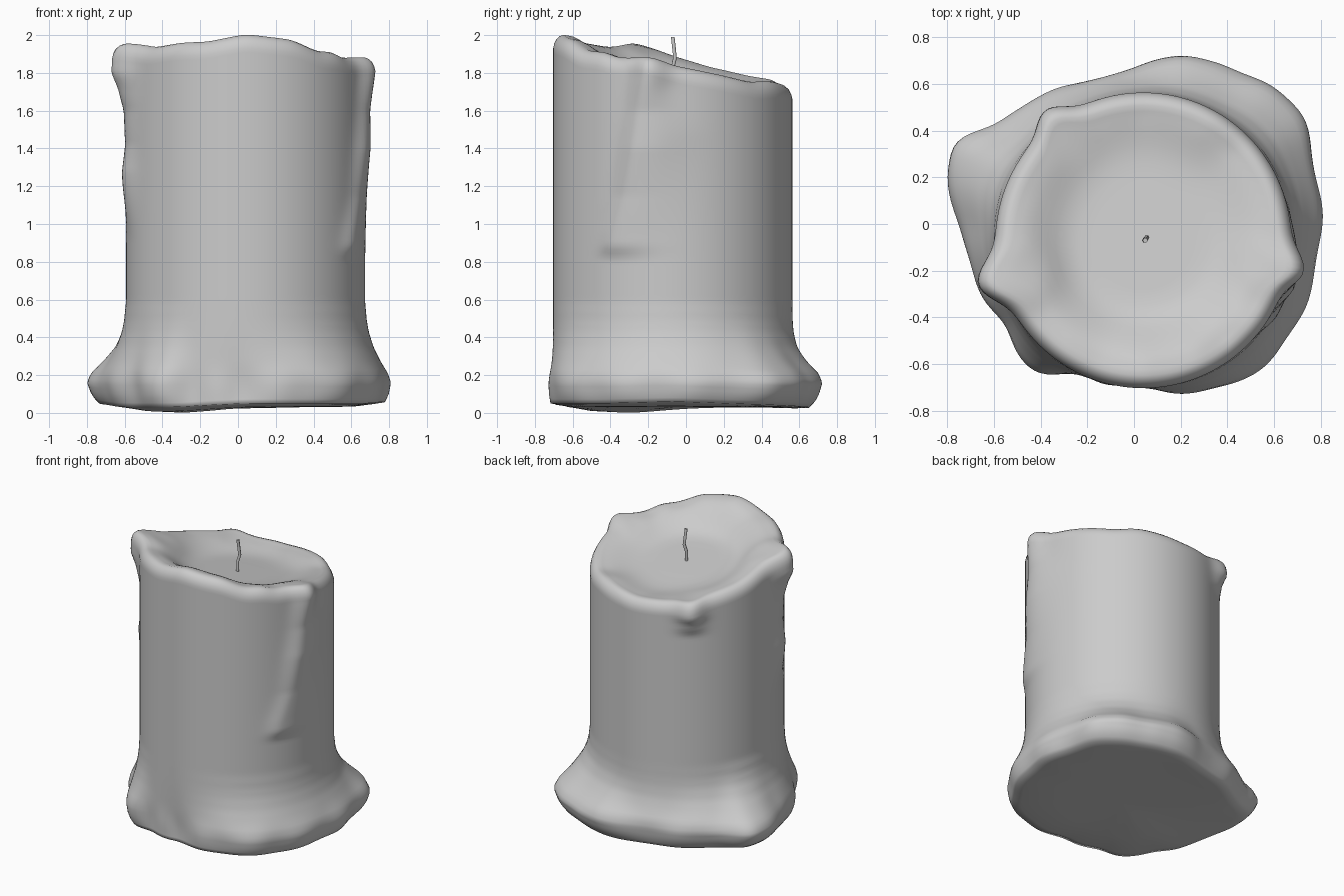
import bpy, bmesh
from math import sin, cos, pi, atan2, hypot, exp, degrees, radians

if "Cube" in bpy.data.objects:
    bpy.data.objects.remove(bpy.data.objects["Cube"])

CX, CY, R = 0.04, -0.07, 0.633     # column axis and radius
N = 180                            # segments around


def smooth(a, b, x):
    t = min(1, max(0, (x - a) / (b - a)))
    return t * t * (3 - 2 * t)


def lerp_table(tab, x):
    if x <= tab[0][0]:
        return tab[0][1]
    for (a, u), (b, v) in zip(tab, tab[1:]):
        if x <= b:
            return u + (v - u) * smooth(a, b, x) if v * u == 0 else u + (v - u) * (x - a) / (b - a)
    return tab[-1][1]


def around(tab, passes=4):
    """Sample an (angle, value) table all the way round and soften it."""
    tab = sorted((a % 360, v) for a, v in tab)
    tab = [(tab[-1][0] - 360, tab[-1][1])] + tab + [(tab[0][0] + 360, tab[0][1])]
    vals = [lerp_table(tab, i * 360 / N) for i in range(N)]
    for _ in range(passes):
        vals = [(vals[i - 1] + vals[i] + vals[(i + 1) % N]) / 3 for i in range(N)]
    return vals


def bell(a, centre, left, right=None):
    d = (a - centre + 180) % 360 - 180
    return exp(-(d / (right if right and d > 0 else left)) ** 2)


# outline of the melted foot seen from above
foot = [(.785, .2), (.795, -.08), (.75, -.3), (.6, -.57), (.42, -.69), (.17, -.72),
        (0, -.69), (-.25, -.64), (-.4, -.645), (-.5, -.56), (-.56, -.42), (-.67, -.27),
        (-.74, 0), (-.81, .2), (-.78, .36), (-.6, .41), (-.45, .53), (-.25, .595),
        (0, .66), (.22, .735), (.45, .64), (.6, .6), (.73, .46), (.76, .3)]
foot_r = around([(degrees(atan2(y - CY, x - CX)), hypot(x - CX, y - CY)) for x, y in foot], 3)

# height of the slanted, uneven rim
rim = around([(-90, 2.005), (-110, 1.965), (-125, 1.96), (-145, 1.935), (-163, 1.96),
              (180, 1.89), (160, 1.83), (130, 1.77), (110, 1.74), (90, 1.73), (60, 1.76),
              (45, 1.75), (30, 1.78), (0, 1.84), (-10, 1.885), (-20, 1.88), (-30, 1.88),
              (-38, 1.91), (-50, 1.915), (-65, 1.975)], 3)
# height of the lower edge of the foot
hem = around([(-90, .05), (-60, .05), (-30, .05), (0, .06), (45, .04), (90, .025),
              (130, .03), (165, .05), (200, .03), (235, .03), (250, .04)])

FLARE = [(.02, .55), (.06, .78), (.1, .91), (.16, 1), (.21, .91), (.28, .62), (.35, .36),
         (.43, .16), (.5, .06), (.6, 0)]
DRIP_ANGLE = [(.85, -30), (.95, -28), (1.15, -21), (1.4, -17), (1.8, -11)]
DRIP_SIZE = [(.8, 0), (.9, .025), (1.15, .025), (1.4, .045), (1.6, .04), (1.75, .06), (1.85, .07)]
LEFT_SIZE = [(.9, 0), (1.28, .04), (1.42, .02), (1.6, .03), (1.72, .065), (1.8, .1), (1.9, .095)]
BACK_SIZE = [(1.5, 0), (1.6, .03), (1.66, .065), (1.72, .06)]


def radius(i, z):
    a = i * 360 / N
    # the foot is thinner and more concave at the back
    flare = lerp_table(FLARE, z)
    if z > .16:
        flare **= 1 + .6 * bell(a, 90, 50)
    r = R + (foot_r[i] - R) * flare
    top = smooth(1.45, 1.75, z)
    r += lerp_table(DRIP_SIZE, z) * bell(a, lerp_table(DRIP_ANGLE, z), 7, 18 - 9 * top)
    r += lerp_table(LEFT_SIZE, z) * bell(a, -165, 9)
    r += lerp_table(BACK_SIZE, z) * bell(a, 127, 8)
    # small puddle folds in the foot
    r += .008 * sin(radians(a * 13)) * flare * smooth(.3, .1, z) if z < .3 else 0
    return r


def base_height(i, k):
    a = i * 360 / N
    return .03 - .03 * smooth(0, .7, k) * bell(a, 215, 40)


# rings of (radius, height) from the base, up the side, over the rim, into the bowl
rings = []
for k in (.3, .6, .8, .92):
    w = smooth(.7, 1, k)
    rings.append([(radius(i, hem[i]) * k, base_height(i, k) * (1 - w) + hem[i] * w * .9)
                  for i in range(N)])
SIDE = 80
for j in range(SIDE + 1):
    t = j / SIDE
    heights = [hem[i] + (rim[i] - .07 - hem[i]) * t for i in range(N)]
    rings.append([(radius(i, z), z) for i, z in enumerate(heights)])
lip = [radius(i, rim[i] - .07) for i in range(N)]
for inset, drop in ((.006, .045), (.018, .022), (.035, .007), (.055, 0), (.08, .004)):
    rings.append([(lip[i] - inset, rim[i] - drop) for i in range(N)])

# the melted pool, its height depending on the distance from the wick
for s in (.95, .9, .85, .8, .74, .68, .6, .5, .38, .25, .12):
    ring = []
    for i in range(N):
        w = smooth(.75, 1, s)
        r = s * ((lip[i] - .08) * w + (R - .08) * (1 - w))
        floor = 1.765 - .16 * r * sin(2 * pi * i / N)
        ring.append((r, floor + (rim[i] - .006 - floor) * smooth(.5, 1, s)))
    rings.append(ring)
# soften the pool heights around the axis, more towards the middle
for n, ring in enumerate(rings[-11:]):
    for _ in range(n * 6):
        zs = [z for _, z in ring]
        ring[:] = [(r, (zs[i - 1] + zs[i] + zs[(i + 1) % N]) / 3) for i, (r, _) in enumerate(ring)]

# wax body
bm = bmesh.new()
rows = [[bm.verts.new((CX + r * cos(2 * pi * i / N), CY + r * sin(2 * pi * i / N), z))
         for i, (r, z) in enumerate(ring)] for ring in rings]
for lo, hi in zip(rows, rows[1:]):
    for i in range(N):
        k = (i + 1) % N
        bm.faces.new((lo[i], lo[k], hi[k], hi[i]))
for row, z, flip in ((rows[0], .03, True), (rows[-1], 1.765, False)):
    c = bm.verts.new((CX, CY, z))
    for i in range(N):
        a, b = row[i], row[(i + 1) % N]
        bm.faces.new((b, a, c) if flip else (a, b, c))
for f in bm.faces:
    f.smooth = True
mesh = bpy.data.meshes.new("wax_body")
bm.to_mesh(mesh)
bm.free()
body = bpy.data.objects.new("wax_body", mesh)
bpy.context.collection.objects.link(body)

# bent wick
curve = bpy.data.curves.new("wick", "CURVE")
curve.dimensions = "3D"
curve.bevel_depth = .011
curve.bevel_resolution = 1
curve.use_fill_caps = True
sp = curve.splines.new("POLY")
path = [(.045, -.07, 1.74), (.045, -.07, 1.83), (.055, -.058, 1.88), (.048, -.07, 1.99)]
sp.points.add(len(path) - 1)
for p, co in zip(sp.points, path):
    p.co = (*co, 1)
wick = bpy.data.objects.new("wick", curve)
bpy.context.collection.objects.link(wick)
